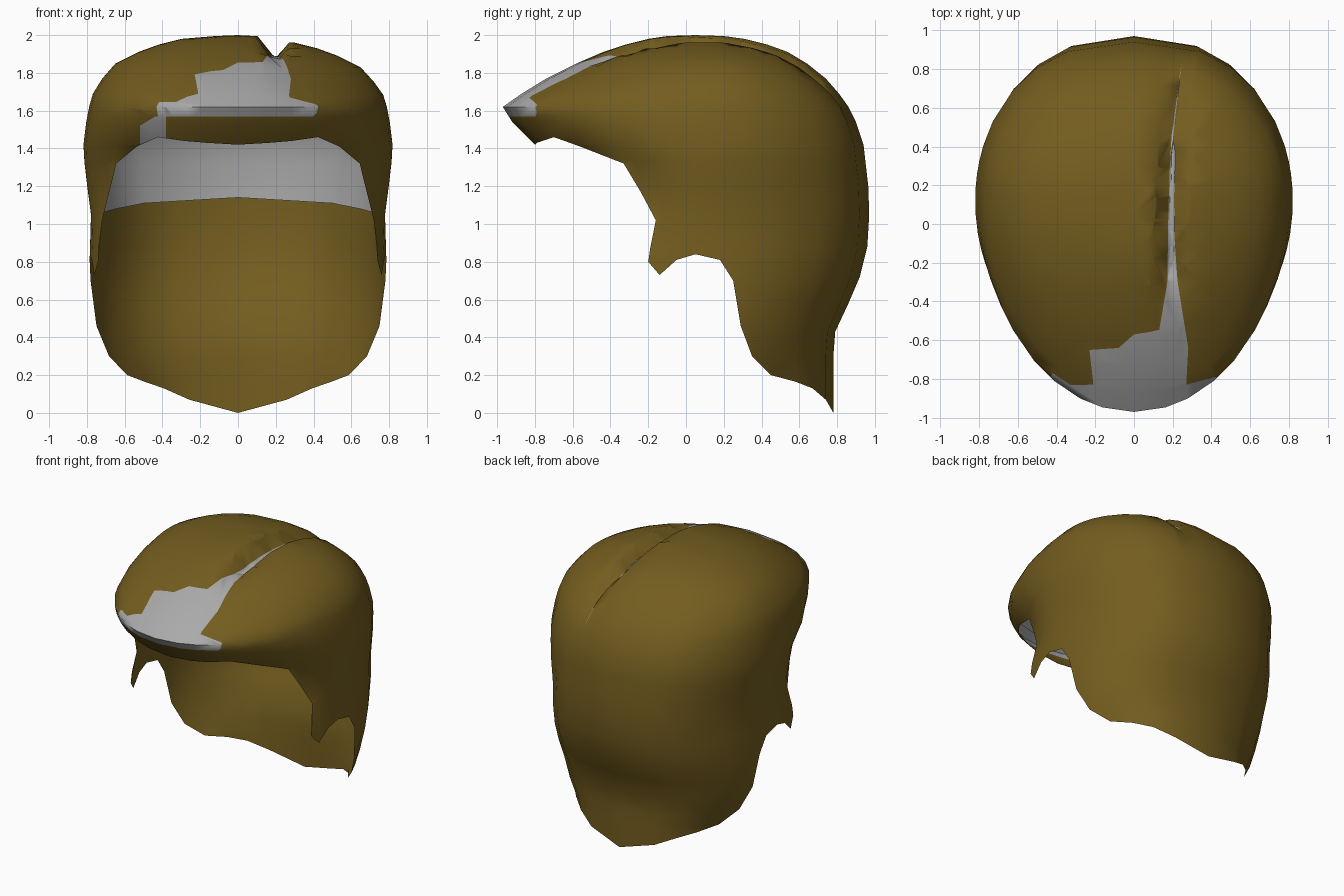
import bpy, bmesh
from math import acos, sin, cos, pi
from mathutils import Vector

if "Cube" in bpy.data.objects:
    bpy.data.objects.remove(bpy.data.objects["Cube"])


def material(name, rgb):
    m = bpy.data.materials.new(name)
    m.use_nodes = True
    m.diffuse_color = (*rgb, 1)
    bsdf = m.node_tree.nodes["Principled BSDF"]
    bsdf.inputs["Base Color"].default_value = (*rgb, 1)
    bsdf.inputs["Roughness"].default_value = 0.8
    return m


BROWN = material("hair brown", (0.172, 0.108, 0.0135))
GREY = material("scalp grey", (0.40, 0.40, 0.40))

MID = 0.12  # depth of the widest line
# height, half width, front depth, back depth
PROFILE = [
    (1.995, .12, -.10, .20), (1.98, .30, -.20, .31), (1.95, .42, -.32, .43),
    (1.91, .53, -.44, .54), (1.85, .65, -.58, .64), (1.77, .72, -.74, .74),
    (1.69, .77, -.87, .81), (1.62, .79, -.97, .86), (1.54, .805, -.92, .90),
    (1.42, .82, -.80, .94), (1.33, .815, -.62, .95), (1.2, .80, -.58, .965),
    (1.05, .78, -.56, .97), (.88, .785, -.78, .96), (.72, .79, -.85, .92),
    (.58, .785, -.8, .86), (.43, .765, -.8, .79), (.3, .72, -.8, .78),
    (.2, .66, -.8, .78), (0, .6, -.8, .78)]

# rim seen from the side: depth, height, from brow to nape
HAIR_RIM = [
    (-.80, 1.42), (-.79, 1.43), (-.76, 1.44), (-.70, 1.46), (-.56, 1.41),
    (-.33, 1.32), (-.24, 1.17), (-.16, 1.02), (-.2, .8), (-.14, .73),
    (-.05, .81), (.05, .84), (.18, .81), (.25, .7), (.29, .46), (.35, .3),
    (.45, .2), (.58, .165), (.67, .13), (.74, .07), (.78, 0)]
SCALP_RIM = [
    (-.9, 1.66), (-.8, 1.64), (-.6, 1.58), (-.4, 1.5), (-.2, 1.36), (0, 1.2),
    (.2, 1.08), (.4, 1.06), (.6, 1.08), (.8, 1.11), (.97, 1.14)]


def ring(z):
    for a, b in zip(PROFILE, PROFILE[1:]):
        if z >= b[0]:
            t = min(1, (a[0] - z) / (a[0] - b[0]))
            return [p + (q - p) * t for p, q in zip(a[1:], b[1:])]
    return PROFILE[-1][1:]


def point(angle, z, inset, drop):
    """A point on the ring at z: oval in front, squarer at the back."""
    w, front, back = ring(z)
    c, s = -cos(angle), sin(angle)
    depth = (back - MID if c > 0 else MID - front) * c
    side = abs(s) ** (.82 if c > 0 else 1) * (1 if s > 0 else -1)
    k = 1 - inset
    return Vector((w * side * k, MID + depth * k, z - drop * max(0, z - 1.2) / .8))


def dome(rim, inset=0.0, drop=0.0):
    """Loft rings from the crown, each column stopping at its rim height."""
    half = []
    for y, z in rim:
        w, front, back = ring(z)
        r = MID - front if y < MID else back - MID
        half.append((acos(max(-1, min(1, (MID - y) / r))), z))
    half[0], half[-1] = (0, rim[0][1]), (pi, rim[-1][1])
    columns = half + [(-a, z) for a, z in half[-2:0:-1]]
    bm = bmesh.new()
    grid = [[bm.verts.new(point(a, max(p[0], end), inset, drop)) for p in PROFILE]
            for a, end in columns]
    crown = bm.verts.new((0, 0.05, 2 - drop))
    for i, col in enumerate(grid):
        nxt = grid[(i + 1) % len(grid)]
        bm.faces.new((crown, col[0], nxt[0]))
        for j in range(len(PROFILE) - 1):
            bm.faces.new((col[j], col[j + 1], nxt[j + 1], nxt[j]))
    bmesh.ops.remove_doubles(bm, verts=bm.verts, dist=0.0005)
    bmesh.ops.dissolve_degenerate(bm, edges=bm.edges, dist=0.0005)
    return bm


def finish(bm, name, mats):
    bmesh.ops.recalc_face_normals(bm, faces=bm.faces)
    crown = max(bm.faces, key=lambda f: f.calc_center_median().z)
    if crown.normal.z < 0:
        bmesh.ops.reverse_faces(bm, faces=bm.faces)
    me = bpy.data.meshes.new(name)
    bm.to_mesh(me)
    bm.free()
    for m in mats:
        me.materials.append(m)
    ob = bpy.data.objects.new(name, me)
    bpy.context.collection.objects.link(ob)
    bpy.ops.object.select_all(action='DESELECT')
    ob.select_set(True)
    bpy.context.view_layer.objects.active = ob
    bpy.ops.object.shade_smooth_by_angle(angle=1.3)


def cut(bm, co, normal, keep):
    faces = [f for f in bm.faces if keep(f.calc_center_median())]
    geom = set(faces)
    for f in faces:
        geom.update(f.edges, f.verts)
    bmesh.ops.bisect_plane(bm, geom=list(geom), dist=0.0005, plane_co=co, plane_no=normal)


# bare parting and forehead patch, seen from the top
GAP = [
    (.25, .87), (.193, .45), (.178, .1), (.172, -.3), (.13, -.55), (0, -.57),
    (-.08, -.64), (-.23, -.65), (-.21, -.83), (-.33, -.83), (-.42, -.77),
    (-.6, -1.1), (.6, -1.1), (.42, -.79), (.27, -.83), (.28, -.64),
    (.225, -.3), (.197, .1), (.202, .45)]
EDGES = list(zip(GAP, GAP[1:] + GAP[:1]))


def in_gap(c):
    inside = False
    for (x1, y1), (x2, y2) in EDGES:
        if (y1 > c.y) != (y2 > c.y) and c.x < x1 + (c.y - y1) * (x2 - x1) / (y2 - y1):
            inside = not inside
    return inside


def parting(y):
    return .186 + .085 * max(0, y) ** 2


# hair shell, with the lips of the parting and the gap outlined by cuts
hair = dome(HAIR_RIM)
cut(hair, (0, 0, 1.57), (0, 0, 1), lambda c: c.y < -.4 and c.z > 1.4)
for x in (.105, .27):
    cut(hair, (x, 0, 0), (1, -.05, 0), lambda c: c.z > 1.5 and -.6 < c.y < .9)
for (x1, y1), (x2, y2) in EDGES:
    cut(hair, (x1, y1, 0), (y2 - y1, x1 - x2, 0),
        lambda c: c.z > 1.57 and min(x1, x2) - .13 < c.x < max(x1, x2) + .13
        and min(y1, y2) - .13 < c.y < max(y1, y2) + .13)
for x in (-.52, -.38):
    cut(hair, (x, 0, 0), (1, 0, 0), lambda c: c.y < -.4 and c.z < 1.6)
cut(hair, (-.52, 0, 1.52), (-.6, 0, 1),
    lambda c: -.52 < c.x < -.38 and c.y < -.4 and c.z < 1.57)
bmesh.ops.triangulate(hair, faces=hair.faces)

for f in hair.faces:
    c = f.calc_center_median()
    forehead = c.z > 1.57 and in_gap(c)
    temple = -.52 < c.x < -.38 and c.y < -.4 and c.z < min(1.57, 1.52 + (c.x + .52) * .6)
    f.material_index = int(forehead or temple)

# sink the parting into a groove and set the smaller left lobe a little lower
for v in hair.verts:
    x, y, z = v.co
    if z > 1.4 and -.5 < y < .87:
        slope = max(0, min(1, 1.2 - abs(x - parting(y)) / .07))
        v.co.z -= .09 * slope * min(1, (y + .5) / .3, (.87 - y) / .4)
    if x > parting(y) and z > 1.65:
        v.co.z -= .02 * min(1, (z - 1.65) / .15)
finish(hair, "hair", [BROWN, GREY])

# scalp lining inside the hair
finish(dome(SCALP_RIM, inset=0.035, drop=0.1), "scalp_lining", [GREY])
